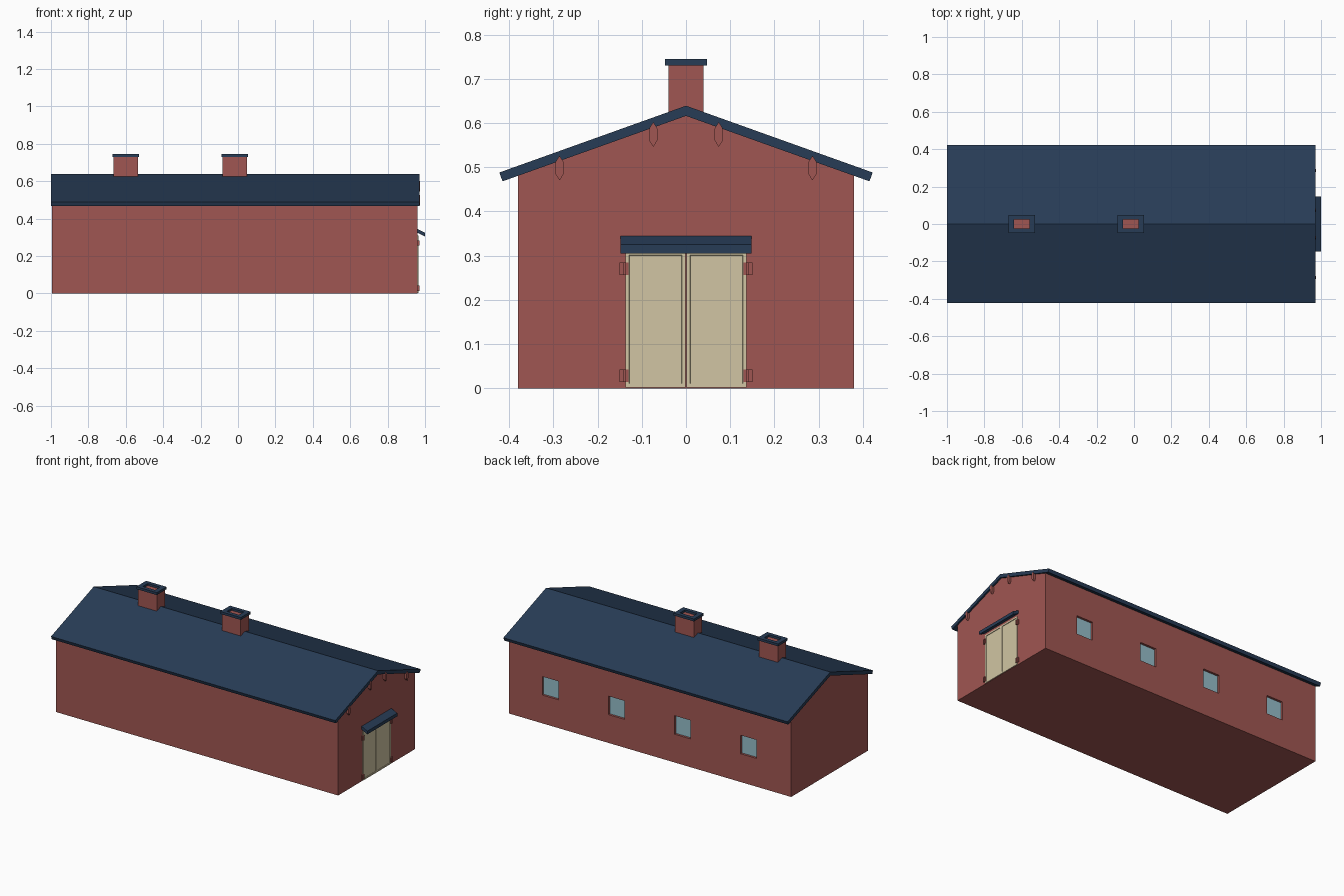
import bpy, bmesh
from mathutils import Vector

cube = bpy.data.objects.get("Cube")
if cube:
    bpy.data.objects.remove(cube, do_unlink=True)


def material(name, rgb):
    linear = [((c / 255 + 0.055) / 1.055) ** 2.4 for c in rgb] + [1]
    mat = bpy.data.materials.new(name)
    mat.use_nodes = True
    mat.diffuse_color = linear
    mat.node_tree.nodes["Principled BSDF"].inputs["Base Color"].default_value = linear
    return mat


RED = material("brick red", (160, 86, 82))
NAVY = material("slate navy", (39, 60, 86))
CREAM = material("door cream", (209, 197, 163))
GLASS = material("pale blue glass", (150, 190, 202))


def finish(name, bm, mat):
    bmesh.ops.recalc_face_normals(bm, faces=bm.faces)
    mesh = bpy.data.meshes.new(name)
    bm.to_mesh(mesh)
    bm.free()
    obj = bpy.data.objects.new(name, mesh)
    bpy.context.collection.objects.link(obj)
    mesh.materials.append(mat)
    return obj


def prism(name, points, start, end, mat, axis="x"):
    """Extrude a (y, z) profile along x, or an (x, y) profile along z."""
    bm = bmesh.new()
    if axis == "x":
        verts = [bm.verts.new((start, a, b)) for a, b in points]
        step = Vector((end - start, 0, 0))
    else:
        verts = [bm.verts.new((a, b, start)) for a, b in points]
        step = Vector((0, 0, end - start))
    face = bm.faces.new(verts)
    out = bmesh.ops.extrude_face_region(bm, geom=[face])
    bmesh.ops.translate(bm, vec=step, verts=[v for v in out["geom"] if isinstance(v, bmesh.types.BMVert)])
    return finish(name, bm, mat)


def box(name, x, y, z, mat, panel=False):
    bm = bmesh.new()
    bmesh.ops.create_cube(bm, size=1)
    for v in bm.verts:
        v.co = [r[0] if c < 0 else r[1] for c, r in zip(v.co, (x, y, z))]
    if panel:  # sunken panel on the +x face
        bm.normal_update()
        front = [f for f in bm.faces if f.normal.x > 0.9]
        bmesh.ops.inset_region(bm, faces=front, thickness=0.012)
        bmesh.ops.inset_region(bm, faces=front, thickness=0.001, depth=-0.003)
    return finish(name, bm, mat)


# Walls with gables
SLOPE = 0.357
EAVE = 0.618 - SLOPE * 0.38
WALL_END = 0.96
walls = prism("walls", [(-0.38, 0), (0.38, 0), (0.38, EAVE), (0, 0.618), (-0.38, EAVE)],
              -0.995, WALL_END, RED)

# Recessed windows along the back wall
for i in range(4):
    x, z = -0.70 + 0.458 * i, 0.235
    xs, zs = (x - 0.056, x + 0.056), (z - 0.058, z + 0.058)
    cutter = box("window_cutter", xs, (0.362, 0.4), zs, RED)
    cutter.hide_render = True
    cut = walls.modifiers.new("window_cut", "BOOLEAN")
    cut.operation = "DIFFERENCE"
    cut.solver = "EXACT"
    cut.object = cutter
    bpy.context.view_layer.objects.active = walls
    bpy.ops.object.modifier_apply(modifier=cut.name)
    bpy.data.objects.remove(cutter, do_unlink=True)
    box("window_glass", xs, (0.36, 0.366), zs, GLASS)

# Roof as one bent slab
prism("roof", [(-0.422, 0.488), (0, 0.639), (0.422, 0.488),
               (0.415, 0.468), (0, 0.616), (-0.415, 0.468)], -1.0, 0.97, NAVY)

# Chimneys with open caps
for x in (-0.6, -0.018):
    box("chimney", (x - 0.065, x + 0.065), (-0.04, 0.04), (0.58, 0.732), RED)
    for s in (-1, 1):
        box("chimney_cap_end", sorted((x + s * 0.042, x + s * 0.071)), (-0.048, 0.048), (0.73, 0.745), NAVY)
        box("chimney_cap_side", (x - 0.042, x + 0.042), sorted((s * 0.024, s * 0.048)), (0.73, 0.745), NAVY)

# Door leaves, hinges and pointed rafter ends, mirrored across the gable
for s in (-1, 1):
    box("door_leaf", (0.95, 0.964), sorted((s * 0.001, s * 0.137)), (0.002, 0.31), CREAM, panel=True)
    for z in (0.014, 0.256):
        box("hinge_plate", (0.95, 0.967), sorted((s * 0.13, s * 0.15)), (z, z + 0.028), RED)
        box("hinge_pin", (0.95, 0.971), sorted((s * 0.136, s * 0.142)), (z, z + 0.028), RED)
    for y, top in ((0.074, 0.602), (0.286, 0.526)):
        c, w = s * y, 0.009
        prism("rafter_end", [(c, top - 0.056), (c + w, top - 0.042), (c + w, top - 0.014),
                             (c, top), (c - w, top - 0.014), (c - w, top - 0.042)], 0.95, 0.974, RED)

# Sloping canopy over the door
canopy = box("door_canopy", (0.955, 1.0), (-0.148, 0.148), (0.305, 0.325), NAVY)
for v in canopy.data.vertices:
    if v.co.x < 0.98:
        v.co.z += 0.022
